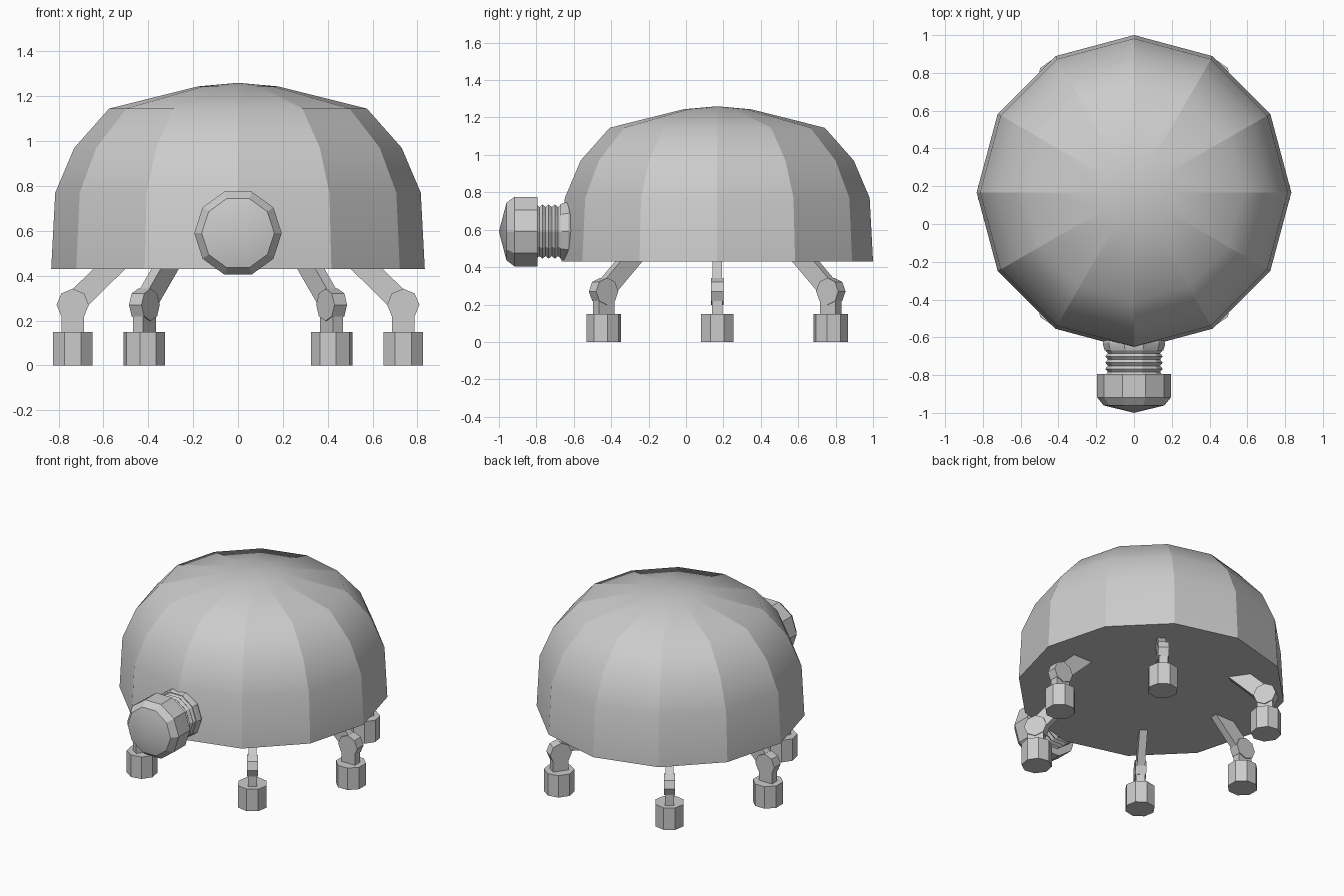
import bpy, bmesh
from math import radians, pi, cos, sin, atan2, hypot
from mathutils import Matrix, Vector

if "Cube" in bpy.data.objects:
    bpy.data.objects.remove(bpy.data.objects["Cube"])

DOME_Y = 0.167


def finish(name, bm, angle=25):
    bmesh.ops.remove_doubles(bm, verts=bm.verts, dist=1e-5)
    bmesh.ops.recalc_face_normals(bm, faces=bm.faces)
    mesh = bpy.data.meshes.new(name)
    bm.to_mesh(mesh)
    bm.free()
    mesh.shade_smooth()
    mesh.set_sharp_from_angle(angle=radians(angle))
    obj = bpy.data.objects.new(name, mesh)
    bpy.context.collection.objects.link(obj)
    return obj


def lathe(bm, profile, sides, matrix, phase=0.0):
    """Revolve (radius, height) points about local z, closing both ends."""
    rings = []
    for r, h in profile:
        rings.append([bm.verts.new(matrix @ Vector((r * cos(phase + 2 * pi * i / sides),
                                                    r * sin(phase + 2 * pi * i / sides), h)))
                      for i in range(sides)] if r > 0 else [bm.verts.new(matrix @ Vector((0, 0, h)))])
    for a, b in zip(rings, rings[1:]):
        for i in range(sides):
            j = (i + 1) % sides
            if len(a) == 1:
                bm.faces.new((a[0], b[j], b[i]))
            elif len(b) == 1:
                bm.faces.new((a[i], a[j], b[0]))
            else:
                bm.faces.new((a[i], a[j], b[j], b[i]))
    for ring in (rings[0], rings[-1]):
        if len(ring) > 2:
            bm.faces.new(ring)


def box(bm, size, matrix):
    bmesh.ops.create_cube(bm, size=1, matrix=matrix @ Matrix.Diagonal((*size, 1)))


# Twelve-sided dome, smooth vertically with sharp ribs between the panels
bm = bmesh.new()
lathe(bm, [(0.833, 0.43), (0.815, 0.77), (0.73, 0.97), (0.575, 1.145), (0.18, 1.244), (0, 1.26)],
      12, Matrix.Translation((0, DOME_Y, 0)))
dome = finish("dome_shell", bm, 180)
for e in dome.data.edges:
    a, b = (dome.data.vertices[i].co for i in e.vertices)
    rib = abs(a.z - b.z) > 0.05
    rim = max(a.z, b.z) < 0.44
    e.use_edge_sharp = rib or rim

# Ten-sided head, bellows neck and collar, all along the front axis
axis = Matrix.Translation((0, 0, 0.59)) @ Matrix.Rotation(radians(90), 4, 'X')  # local z -> -y
bm = bmesh.new()
lathe(bm, [(0, 1.0), (0.162, 0.96), (0.195, 0.918), (0.195, 0.795), (0.12, 0.795)], 10, axis)
finish("head", bm)

bm = bmesh.new()
folds = [(0.152 if i % 2 == 0 else 0.138, 0.80 - i * 0.0165) for i in range(9)]
lathe(bm, folds, 10, axis)
finish("neck_bellows", bm)

bm = bmesh.new()
lathe(bm, [(0.12, 0.672), (0.155, 0.67), (0.164, 0.64), (0.164, 0.628), (0.152, 0.61)], 10, axis)
finish("neck_collar", bm)

# Six legs spaced around the dome: foot, ankle, knee disc and strut
HIP = Vector((0.50, 0, 0.503))
KNEE = Vector((0.737, 0, 0.27))
legs = [("right_middle", 0), ("right_back", 55.5), ("left_back", 124.5),
        ("left_middle", 180), ("left_front", 235.5 - 1e-4), ("right_front", 304.5)]
for label, deg in legs:
    m = Matrix.Translation((0, DOME_Y, 0)) @ Matrix.Rotation(radians(deg), 4, 'Z')

    bm = bmesh.new()
    lathe(bm, [(0.095, 0), (0.095, 0.15)], 8, m @ Matrix.Translation((KNEE.x, 0, 0)), pi / 8)
    finish(label + "_foot", bm)

    bm = bmesh.new()
    box(bm, (0.1, 0.056, 0.13), m @ Matrix.Translation((KNEE.x, 0, 0.205)))
    finish(label + "_ankle", bm)

    bm = bmesh.new()
    lathe(bm, [(0.072, -0.034), (0.072, 0.034)], 8,
          m @ Matrix.Translation(KNEE) @ Matrix.Rotation(radians(90), 4, 'X'))
    finish(label + "_knee", bm)

    bm = bmesh.new()
    d = HIP - KNEE
    tilt = Matrix.Rotation(atan2(d.x, d.z), 4, 'Y')
    box(bm, (0.1, 0.05, hypot(d.x, d.z)), m @ Matrix.Translation((HIP + KNEE) / 2) @ tilt)
    finish(label + "_strut", bm)
